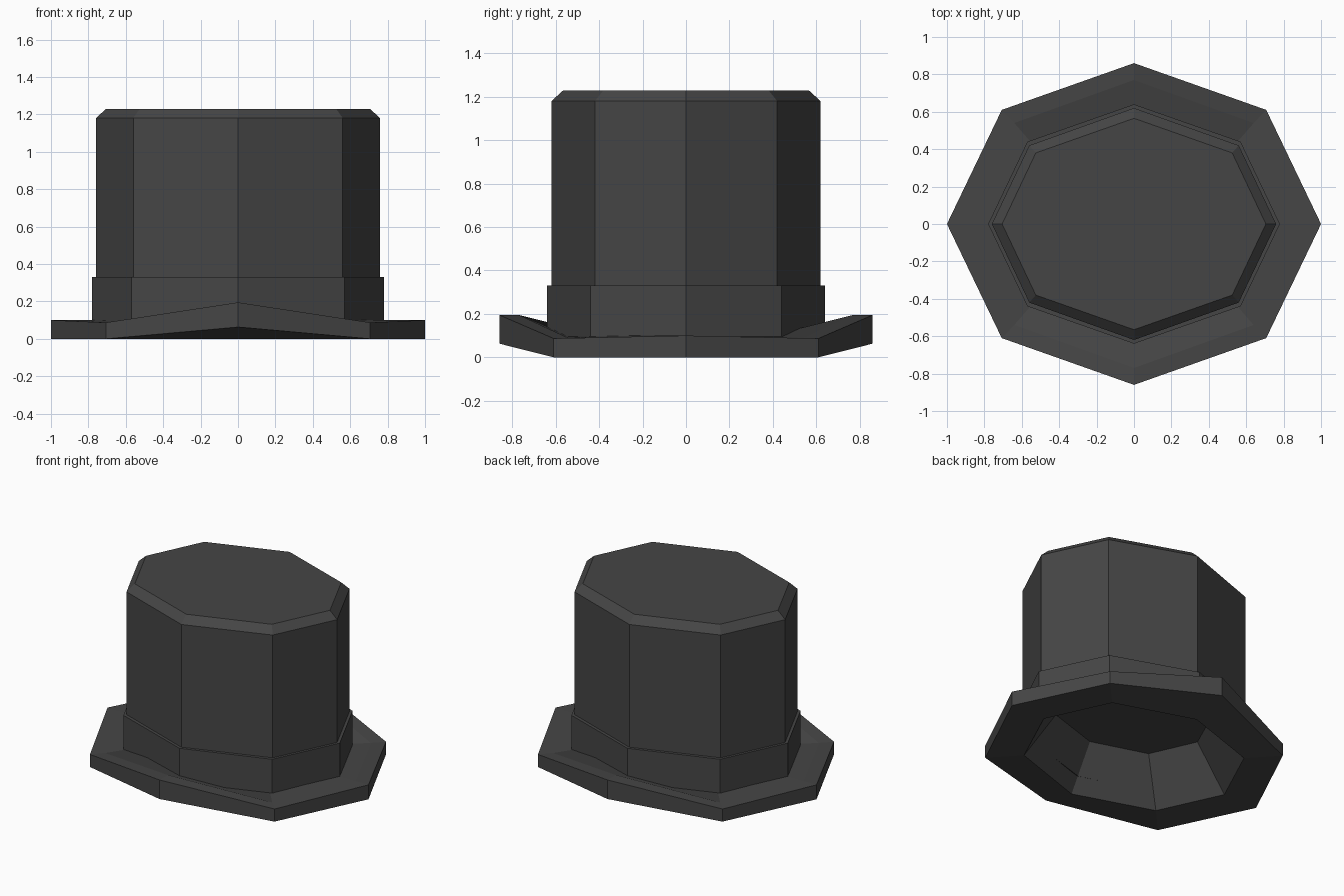
import bpy

if "Cube" in bpy.data.objects:
    bpy.data.objects.remove(bpy.data.objects["Cube"])

felt = bpy.data.materials.new("dark_felt")
felt.diffuse_color = (0.06, 0.06, 0.06, 1)
felt.use_nodes = True
felt.node_tree.nodes["Principled BSDF"].inputs["Base Color"].default_value = felt.diffuse_color


def ring(side, corner, front):
    """Eight points from three (position, height) settings, mirrored in x and y."""
    (sx, sz), (cx, cy, cz), (fy, fz) = side, corner, front
    return [(sx, 0, sz), (cx, cy, cz), (0, fy, fz), (-cx, cy, cz),
            (-sx, 0, sz), (-cx, -cy, cz), (0, -fy, fz), (cx, -cy, cz)]


def flat(x, cx, cy, y, z):
    return ring((x, z), (cx, cy, z), (y, z))


def loft(name, rings, cap_end=True):
    """Join successive octagon rings into a flat-shaded shell."""
    verts = [v for r in rings for v in r]
    faces = []
    for i in range(len(rings) - 1):
        a, b = i * 8, i * 8 + 8
        for k in range(8):
            n = (k + 1) % 8
            faces.append((a + k, a + n, b + n, b + k))
    if cap_end:
        faces.append(tuple(range(len(verts) - 8, len(verts))))
    mesh = bpy.data.meshes.new(name)
    mesh.from_pydata(verts, [], faces)
    mesh.materials.append(felt)
    obj = bpy.data.objects.new(name, mesh)
    bpy.context.collection.objects.link(obj)
    return obj


# Crown with bevelled top edge, rising out of the hat band
loft("crown", [
    flat(0.76, 0.56, 0.42, 0.62, 0.33),
    flat(0.76, 0.56, 0.42, 0.62, 1.18),
    flat(0.705, 0.525, 0.38, 0.565, 1.23),
])

# Hat band, slightly wider than the crown, with a small ledge on top
loft("hat_band", [
    flat(0.78, 0.57, 0.44, 0.64, 0.095),
    flat(0.78, 0.57, 0.44, 0.64, 0.33),
    flat(0.76, 0.56, 0.42, 0.62, 0.33),
], cap_end=False)

# Brim turned up at front and back; its underside runs into the head opening
brim = loft("brim", [
    ring((0.70, 0.10), (0.51, 0.39, 0.10), (0.545, 0.10)),
    ring((0.90, 0.10), (0.64, 0.54, 0.088), (0.77, 0.195)),
    ring((1.00, 0.10), (0.707, 0.61, 0.087), (0.86, 0.195)),
    ring((1.00, 0.00), (0.707, 0.61, 0.00), (0.86, 0.063)),
    flat(0.74, 0.54, 0.43, 0.61, 0.0),
    flat(0.52, 0.38, 0.31, 0.43, 0.30),
])
brim.data.flip_normals()
